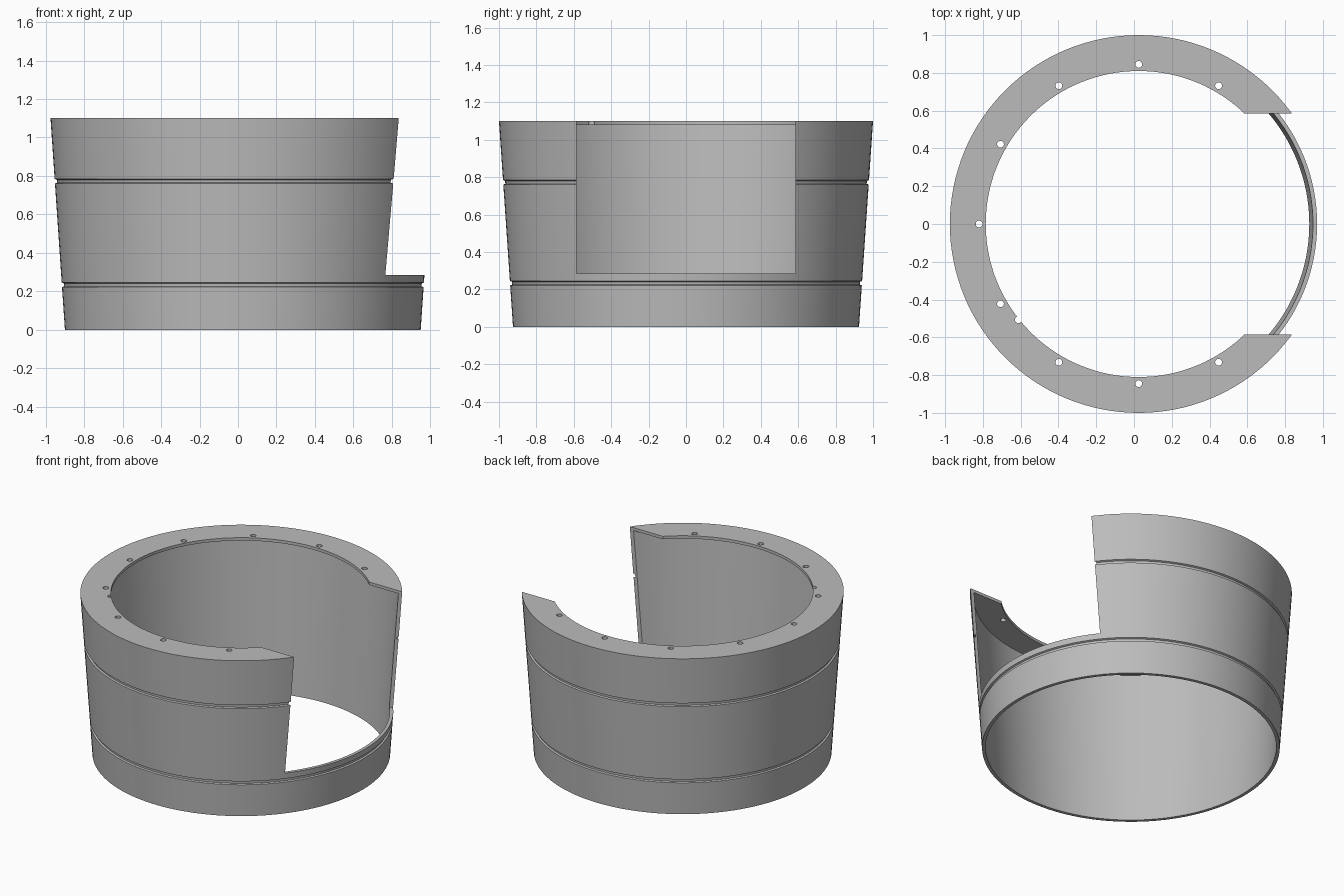
import bpy
import bmesh
import math
from mathutils import Matrix, Vector

cube = bpy.data.objects.get("Cube")
if cube:
    bpy.data.objects.remove(cube, do_unlink=True)

CENTRE_X = 0.025
HEIGHT = 1.1
R_BOTTOM, R_TOP = 0.925, 1.0
WALL = 0.022
FLANGE_INNER, FLANGE_THICK = 0.81, 0.02
SEGMENTS = 128

grey = bpy.data.materials.new("plain grey")
grey.use_nodes = True
grey.diffuse_color = (0.5, 0.5, 0.5, 1)
grey.node_tree.nodes["Principled BSDF"].inputs["Base Color"].default_value = (0.5, 0.5, 0.5, 1)


def outer(z):
    """Radius of the tapered outside at height z."""
    return R_BOTTOM + (R_TOP - R_BOTTOM) * z / HEIGHT


def make_object(name, bm):
    bmesh.ops.recalc_face_normals(bm, faces=bm.faces)
    mesh = bpy.data.meshes.new(name)
    bm.to_mesh(mesh)
    bm.free()
    mesh.materials.append(grey)
    obj = bpy.data.objects.new(name, mesh)
    bpy.context.collection.objects.link(obj)
    return obj


def groove(z, width=0.024, depth=0.011):
    """Profile points of a shallow groove starting at height z."""
    top = z + width
    return [(outer(z), z), (outer(z) - depth, z + 0.004),
            (outer(top) - depth, top - 0.005), (outer(top), top)]


# Tapered shell with two grooves and an inward top flange
under = HEIGHT - FLANGE_THICK
profile = [(R_BOTTOM, 0)] + groove(0.222) + groove(0.761) + [
    (R_TOP, HEIGHT), (FLANGE_INNER, HEIGHT), (FLANGE_INNER, under),
    (outer(under) - WALL, under), (R_BOTTOM - WALL, 0)]
bm = bmesh.new()
rings = []
for i in range(SEGMENTS):
    a = 2 * math.pi * i / SEGMENTS
    rings.append([bm.verts.new((CENTRE_X + r * math.cos(a), r * math.sin(a), z))
                  for r, z in profile])
for i, ring in enumerate(rings):
    following = rings[(i + 1) % SEGMENTS]
    for j in range(len(profile)):
        k = (j + 1) % len(profile)
        bm.faces.new((ring[j], following[j], following[k], ring[k]))
shell = make_object("tapered_shell", bm)

# Cutter for the side opening
bm = bmesh.new()
bmesh.ops.create_cube(bm, size=1, matrix=Matrix.Translation((0.8, 0, 0.785))
                      @ Matrix.Diagonal((1, 1.17, 1, 1)))
opening = make_object("opening_cutter", bm)

# Cutter for the flange holes, with one extra hole at the inner edge
spots = [(0.845, angle) for angle in range(60, 301, 30)] + [(0.814, 218.5)]
bm = bmesh.new()
for radius, angle in spots:
    a = math.radians(angle)
    place = Vector((CENTRE_X + radius * math.cos(a), radius * math.sin(a), HEIGHT))
    bmesh.ops.create_cone(bm, cap_ends=True, segments=20, radius1=0.018,
                          radius2=0.018, depth=0.1, matrix=Matrix.Translation(place))
holes = make_object("hole_cutter", bm)

for cutter in (opening, holes):
    mod = shell.modifiers.new(cutter.name, "BOOLEAN")
    mod.operation = "DIFFERENCE"
    mod.solver = "EXACT"
    mod.object = cutter

# Apply the cuts, then remove the cutters
bpy.context.view_layer.objects.active = shell
bpy.ops.object.select_all(action="DESELECT")
shell.select_set(True)
for name in [m.name for m in shell.modifiers]:
    bpy.ops.object.modifier_apply(modifier=name)
for cutter in (opening, holes):
    bpy.data.objects.remove(cutter, do_unlink=True)
bpy.ops.object.shade_smooth_by_angle(angle=math.radians(25))
